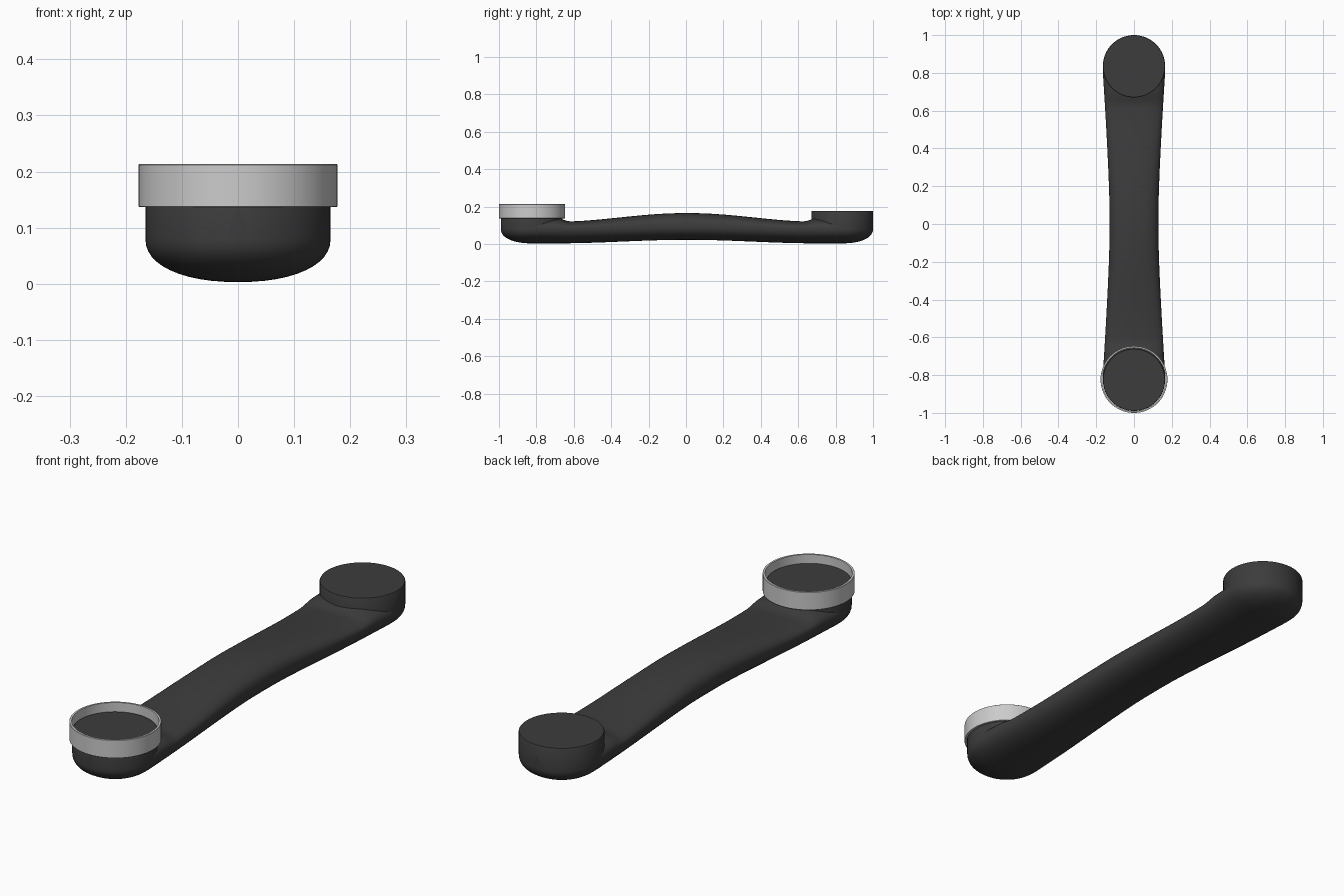
import bpy, bmesh
from math import pi, cos, sin, sqrt, copysign

if "Cube" in bpy.data.objects:
    bpy.data.objects.remove(bpy.data.objects["Cube"])

R, END, OFF = 0.165, 0.83, 0.005   # cup radius, cup centre along y, body offset
MID = 0.08                         # widest height of the end bowls

dark = bpy.data.materials.new("dark_plastic")
dark.diffuse_color = (0.045, 0.045, 0.045, 1)
dark.use_nodes = True
dark.node_tree.nodes["Principled BSDF"].inputs["Base Color"].default_value = dark.diffuse_color


def finish(bm, name, mat=None, angle=35):
    bmesh.ops.recalc_face_normals(bm, faces=bm.faces)
    me = bpy.data.meshes.new(name)
    bm.to_mesh(me)
    bm.free()
    ob = bpy.data.objects.new(name, me)
    bpy.context.collection.objects.link(ob)
    if mat:
        me.materials.append(mat)
    bpy.ops.object.select_all(action='DESELECT')
    ob.select_set(True)
    bpy.context.view_layer.objects.active = ob
    bpy.ops.object.shade_smooth_by_angle(angle=angle * pi / 180)
    return ob


def smooth(t):
    t = max(0, min(1, t))
    return t * t * (3 - 2 * t)


def section(y):
    """Half width, bottom, middle and top height of the handset at y."""
    a = abs(y)
    hw = 0.13 + (R - 0.13) * min(1, max(0, a - 0.1) / 0.7) ** 1.3
    top = 0.12 + 0.045 * (0.5 + 0.5 * cos(pi * min(1, a / 0.65))) ** 0.85
    top += 0.018 * smooth((a - 0.62) / 0.08)
    bot = 0.003 + 0.019 * (0.5 + 0.5 * cos(pi * min(1, a / 0.7)))
    mid = 0.092 + (MID - 0.092) * smooth(a / 0.7)
    if a > END:
        t = min(1, (a - END) / R)
        hw = R * sqrt(max(0, 1 - t * t))
        bot = MID - (MID - 0.003) * max(0, 1 - t ** 2.2) ** (1 / 2.2)
    return max(hw, 0.003), min(bot, mid - 0.002), mid, top


# handle with rounded end bowls, lofted along y
bm = bmesh.new()
half = [(END + 0.001) * i / 40 for i in range(1, 41)]
half += [END + R * sin(pi / 2 * i / 16) for i in range(1, 17)]
ys = [-y for y in reversed(half)] + [0] + half
N = 48
rings = []
for y in ys:
    hw, bot, mid, top = section(y)
    ring = []
    for k in range(N):
        c, s = cos(2 * pi * k / N), sin(2 * pi * k / N)
        n = 2.6 if s > 0 else 2.2
        h = (top - mid) if s > 0 else (mid - bot)
        x = copysign(abs(c) ** (2 / n), c) * hw
        z = mid + copysign(abs(s) ** (2 / n), s) * h
        ring.append(bm.verts.new((x, y + OFF, z)))
    rings.append(ring)
for a, b in zip(rings, rings[1:]):
    for k in range(N):
        bm.faces.new((a[k], a[(k + 1) % N], b[(k + 1) % N], b[k]))
bm.faces.new(rings[0])
bm.faces.new(rings[-1])
finish(bm, "handset_body", dark, 60)


def lathe(name, profile, y, mat=None, closed=False, seg=64):
    bm = bmesh.new()
    loops = [[bm.verts.new((r * cos(2 * pi * k / seg), y + r * sin(2 * pi * k / seg), z))
              for k in range(seg)] for r, z in profile]
    pairs = list(zip(loops, loops[1:]))
    if closed:
        pairs.append((loops[-1], loops[0]))
    else:
        bm.faces.new(loops[0])
        bm.faces.new(loops[-1])
    for a, b in pairs:
        for k in range(seg):
            bm.faces.new((a[k], a[(k + 1) % seg], b[(k + 1) % seg], b[k]))
    return finish(bm, name, mat)


# round cups at both ends
cup = [(R, MID), (R, 0.174), (R - 0.002, 0.177)]
lathe("earpiece_cup", cup, END + OFF, dark)
lathe("mouthpiece_cup", cup, -END + OFF, dark)

# loose grey collar around the mouthpiece
lathe("mouthpiece_ring",
      [(0.168, 0.137), (0.176, 0.137), (0.177, 0.138), (0.177, 0.212),
       (0.176, 0.213), (0.168, 0.213)], -0.823, closed=True)
